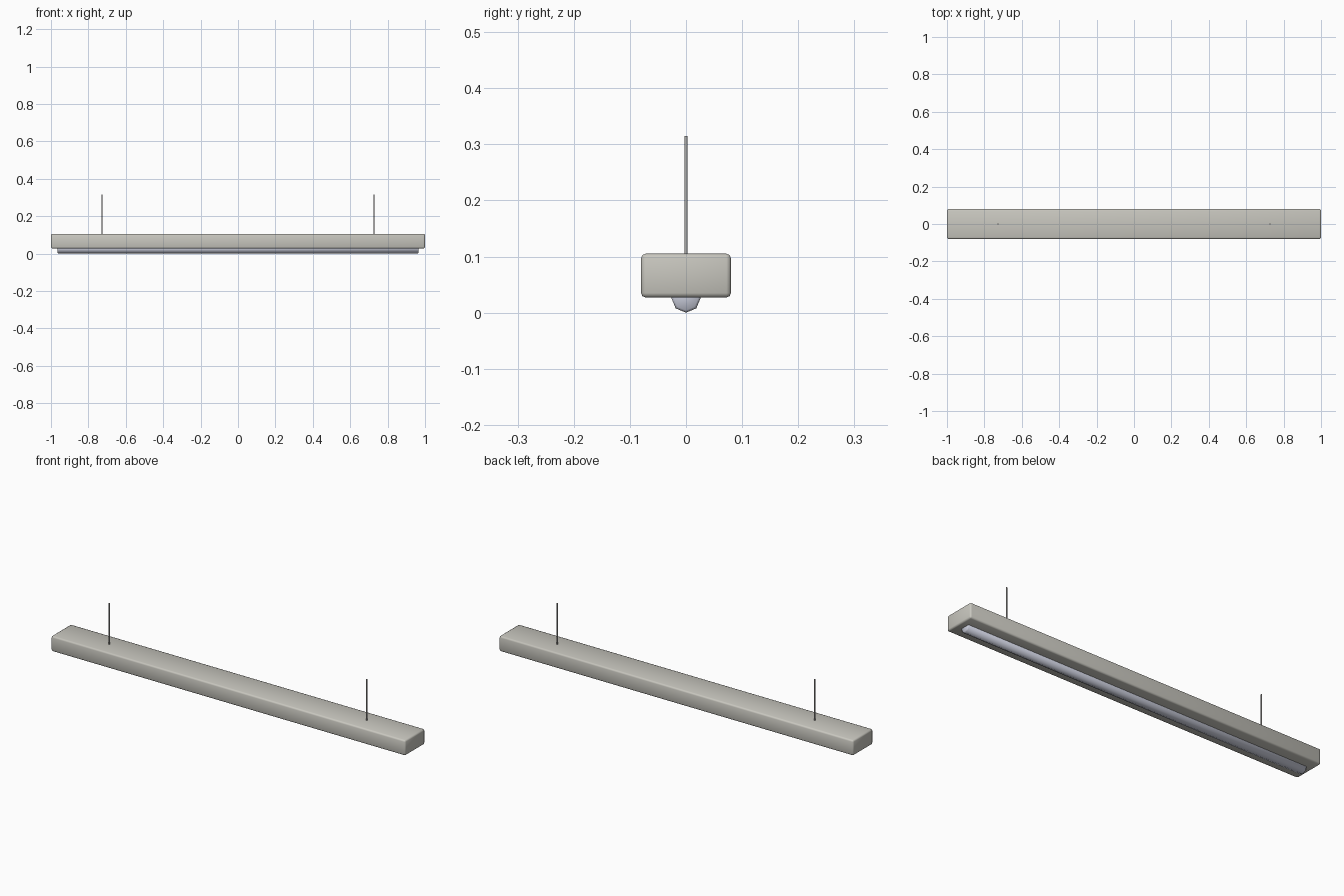
import bpy
from math import radians

default = bpy.data.objects.get("Cube")
if default:
    bpy.data.objects.remove(default, do_unlink=True)


def make_material(name, color):
    mat = bpy.data.materials.new(name)
    mat.use_nodes = True
    mat.diffuse_color = (*color, 1)
    mat.node_tree.nodes["Principled BSDF"].inputs["Base Color"].default_value = (*color, 1)
    return mat


def finish(name, mat, bevel=0, segments=1):
    """Name the active object, colour it, bevel it and smooth it."""
    obj = bpy.context.object
    obj.name = name
    obj.data.materials.append(mat)
    bpy.ops.object.transform_apply(location=False, rotation=True, scale=True)
    if bevel:
        mod = obj.modifiers.new("edge_bevel", "BEVEL")
        mod.width = bevel
        mod.segments = segments
        mod.limit_method = "ANGLE"
        mod.angle_limit = radians(60)
        bpy.ops.object.modifier_apply(modifier=mod.name)
    bpy.ops.object.shade_smooth_by_angle(angle=radians(50))
    return obj


warm_grey = make_material("warm_grey_paint", (0.58, 0.57, 0.52))
cool_white = make_material("cool_grey_glass", (0.58, 0.60, 0.70))
steel = make_material("grey_steel", (0.42, 0.41, 0.40))

bottom, top, rod_top = 0.027, 0.105, 0.315

# Long rounded housing
bpy.ops.mesh.primitive_cube_add(size=1, location=(0, 0, (bottom + top) / 2))
bpy.context.object.scale = (2, 0.16, top - bottom)
finish("housing", warm_grey, bevel=0.008, segments=2)

# Octagonal lamp tube half sunk into the underside
radius = 0.026
bpy.ops.mesh.primitive_cylinder_add(vertices=8, radius=radius, depth=1.932,
                                    location=(0, 0, radius), rotation=(0, radians(90), 0))
finish("lamp_tube", cool_white, bevel=0.004)

# Thin hanging rods
for side, name in ((1, "left_rod"), (-1, "right_rod")):
    bpy.ops.mesh.primitive_cylinder_add(vertices=8, radius=0.003, depth=rod_top - top + 0.002,
                                        location=(side * 0.727, 0, (top + rod_top - 0.002) / 2))
    finish(name, steel)
